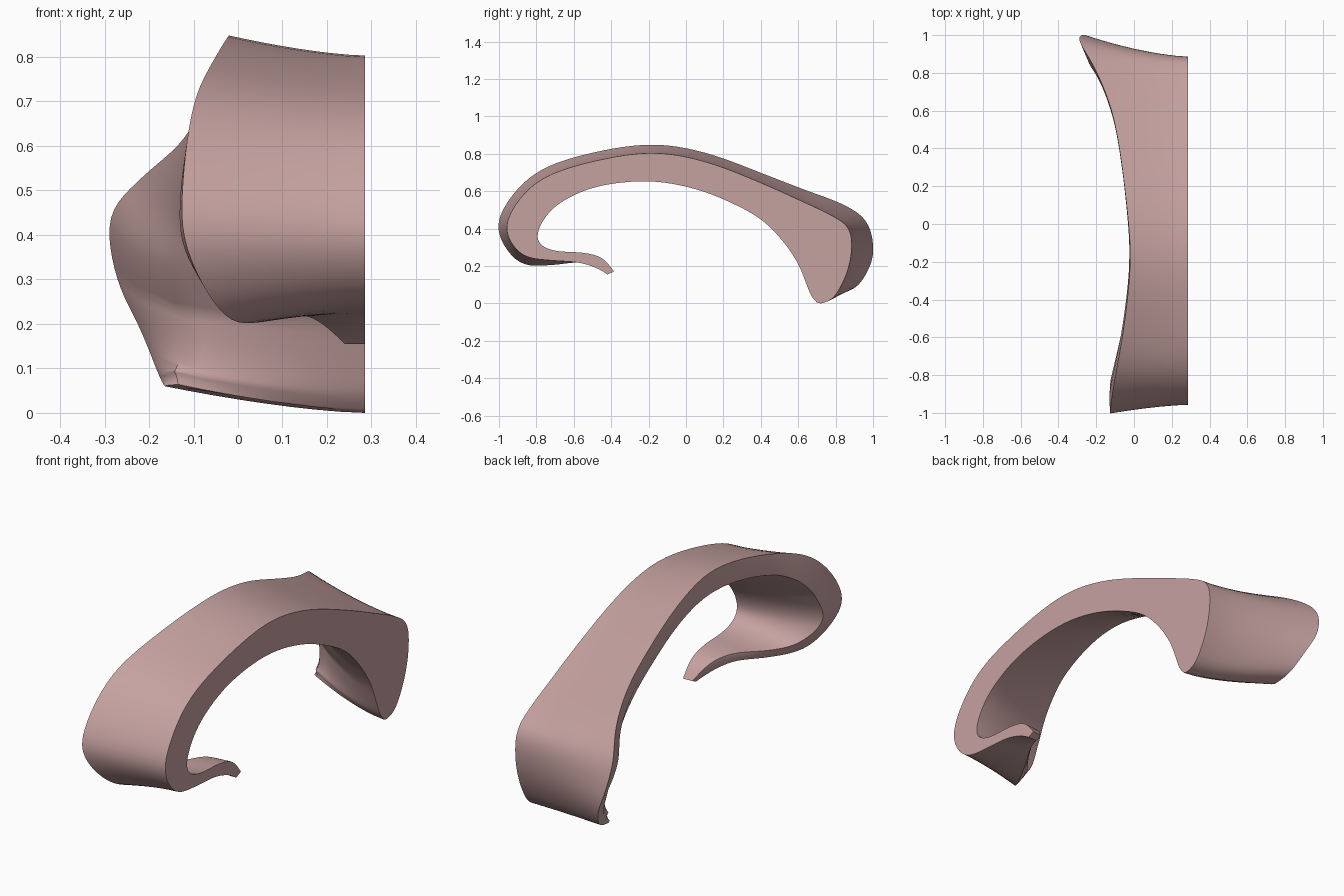
import bpy, bmesh, math
from mathutils import Vector

if "Cube" in bpy.data.objects:
    bpy.data.objects.remove(bpy.data.objects["Cube"])

mat = bpy.data.materials.new("dusty pink")
mat.diffuse_color = (0.56, 0.36, 0.35, 1)
mat.use_nodes = True
mat.node_tree.nodes["Principled BSDF"].inputs["Base Color"].default_value = mat.diffuse_color

# Stations from front hook tip over the top to the back foot:
# outer y,z | inner y,z on the flat right cut | left edge x | flare y,z at the left edge
ST = [
    (-.42, .155, -.385, .17, .24, 0, 0), (-.48, .19, -.45, .245, .19, 0, .01),
    (-.58, .22, -.56, .272, .14, 0, 0), (-.72, .23, -.68, .278, .06, 0, -.025),
    (-.87, .255, -.765, .305, -.03, -.02, -.04), (-.957, .37, -.795, .36, -.117, -.045, 0),
    (-.93, .5, -.76, .45, -.124, -.04, .02), (-.79, .655, -.67, .54, -.1, -.02, .04),
    (-.55, .747, -.48, .625, -.055, -.01, .045), (-.2, .807, -.2, .655, -.018, 0, .045),
    (.1, .76, .06, .61, -.04, .01, .045), (.4, .645, .28, .52, -.08, .02, .045),
    (.6, .555, .42, .435, -.13, .04, .05), (.76, .48, .52, .33, -.215, .08, .05),
    (.865, .41, .57, .26, -.289, .1, .03), (.887, .3, .61, .19, -.272, .115, 0),
    (.86, .16, .645, .1, -.22, .12, .03), (.79, .03, .67, .04, -.178, .12, .055),
    (.72, 0, .70, .005, -.165, .1, .06)]
XR, SUB, NX = .285, 6, 8


def spline(a, b, c, d, t):
    return [.5 * (2*q + (r-p)*t + (2*p-5*q+4*r-s)*t*t + (3*q-p-3*r+s)*t**3)
            for p, q, r, s in zip(a, b, c, d)]


rows = []
n = len(ST)
for i in range(n - 1):
    for k in range(SUB):
        rows.append(spline(ST[max(i-1, 0)], ST[i], ST[i+1], ST[min(i+2, n-1)], k / SUB))
rows.append(ST[-1])
for _ in range(4):
    rows = [rows[0]] + [[(p + 2*q + r) / 4 for p, q, r in zip(*rows[i-1:i+2])]
                        for i in range(1, len(rows) - 1)] + [rows[-1]]

# Curved band, lofted through cross-sections with a flared, slanted left rim
bm = bmesh.new()
rings = []
for r, (yo, zo, yi, zi, xl, dy, dz) in enumerate(rows):
    s = r / SUB
    foot = min(1, max(0, (s - 15) / 2))       # 1 on the full, rounded foot end
    xi = xl + (1.2 - .9 * foot) * max(dy, 0)
    # the band is thinner at its left edge, more so over the top and back
    thin = (.2 if s < 6 else min(.36, .2 + .1 * (s - 6))) * (1 - .5 * foot)
    outer, inner = [], []
    for j in range(NX + 1):
        t = j / NX
        f = t ** 1.5
        outer.append(Vector((XR + (xl - XR) * t, yo + dy * f, zo + dz * f)))
        inner.append(Vector((XR + (xi - XR) * t,
                             yi + .85 * dy * f + (yo - yi) * thin * f,
                             zi + (.85 + .15 * foot) * dz * f + (zo - zi) * thin * f)))
    # slightly rounded rim between the outer and inner left edges
    mid = (outer[-1] + inner[-1]) / 2
    mid.x -= .005 + .12 * max(dy, 0) * (1 - .7 * foot)
    rings.append([bm.verts.new(p) for p in outer + [mid] + inner[::-1]])
m = len(rings[0])
for a, b in zip(rings, rings[1:]):
    for j in range(m):
        k = (j + 1) % m
        bm.faces.new((a[j], a[k], b[k], b[j]))
bm.faces.new(rings[0])
bm.faces.new(rings[-1][::-1])
bmesh.ops.recalc_face_normals(bm, faces=bm.faces)
me = bpy.data.meshes.new("curved_band")
bm.to_mesh(me)
bm.free()
me.materials.append(mat)
ob = bpy.data.objects.new("curved_band", me)
bpy.context.collection.objects.link(ob)
bpy.context.view_layer.objects.active = ob
ob.select_set(True)
bpy.ops.object.shade_smooth_by_angle(angle=math.radians(35))
